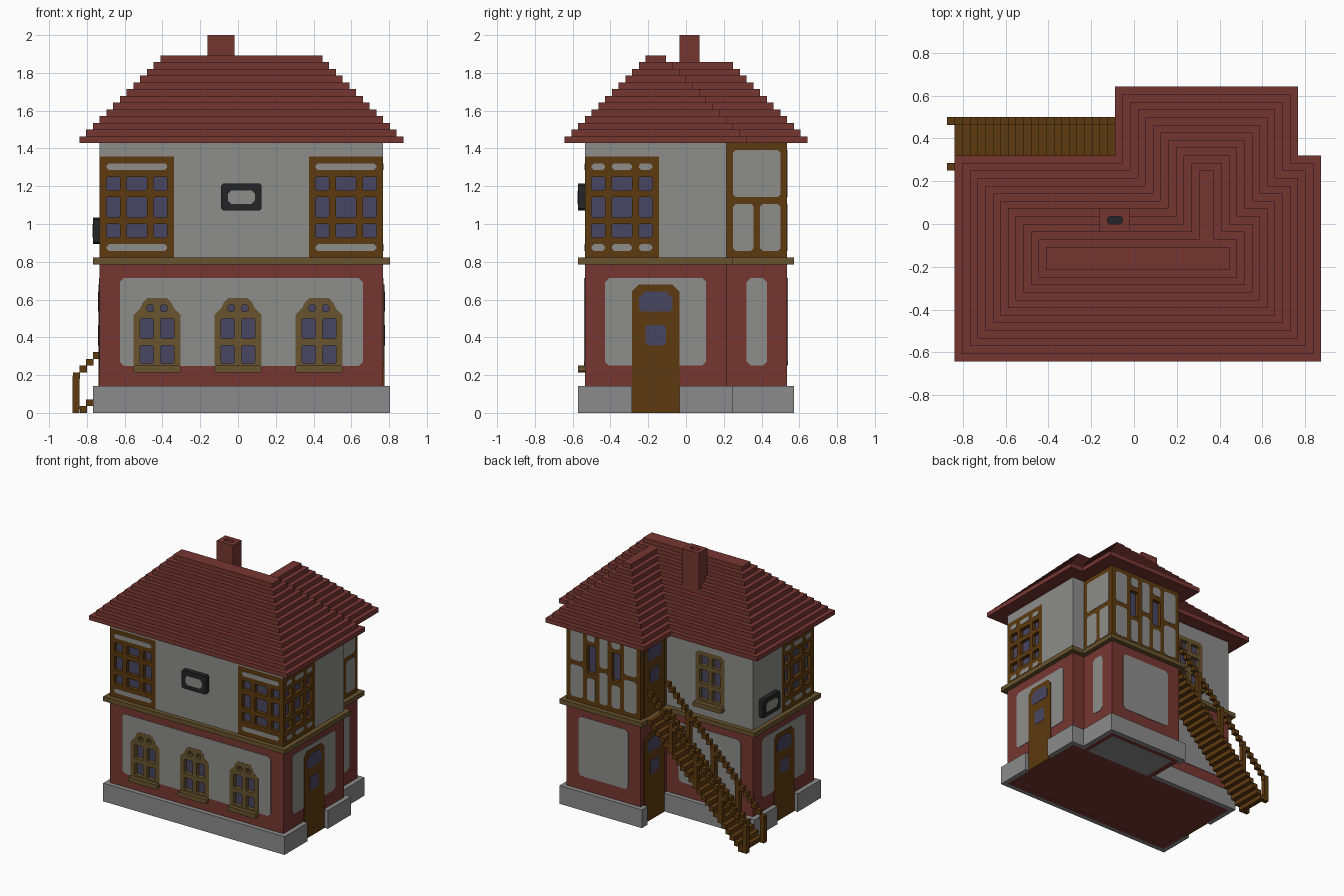
import bpy, bmesh
from mathutils import Vector

cube = bpy.data.objects.get("Cube")
if cube:
    bpy.data.objects.remove(cube)

U = 1 / 28  # one block


def material(name, rgb):
    m = bpy.data.materials.new(name)
    m.use_nodes = True
    m.diffuse_color = (*rgb, 1)
    m.node_tree.nodes["Principled BSDF"].inputs["Base Color"].default_value = (*rgb, 1)
    return m


RED = material("brick red", (0.18, 0.037, 0.031))
WHITE = material("plaster grey", (0.27, 0.27, 0.265))
STONE = material("stone grey", (0.26, 0.26, 0.26))
WOOD = material("timber brown", (0.11, 0.042, 0.005))
TRIM = material("olive trim", (0.14, 0.088, 0.027))
GLASS = material("window blue", (0.066, 0.062, 0.122))
BLACK = material("sign black", (0.018, 0.018, 0.02))

# Each wall plane maps (along, up, outward) to block coordinates
FACES = {
    "plan": lambda a, b, d: (a, b, d),
    "front": lambda a, b, d: (a, 3 - d, b),
    "left": lambda a, b, d: (46 + d, a, b),
    "right": lambda a, b, d: (4 - d, a, b),
    "back": lambda a, b, d: (a, 24 + d, b),
    "wing_left": lambda a, b, d: (43 + d, a, b),
    "wing_right": lambda a, b, d: (25 - d, a, b),
    "wing_back": lambda a, b, d: (a, 33 + d, b),
}


def shape(name, face, polys, d0, d1, mat):
    """Extrude outlines (inner outlines become holes) from depth d0 to d1 on a wall plane."""
    cu = bpy.data.curves.new(name, "CURVE")
    cu.dimensions = "2D"
    cu.fill_mode = "BOTH"
    cu.extrude = (d1 - d0) / 2
    for p in polys:
        s = cu.splines.new("POLY")
        s.points.add(len(p) - 1)
        for q, (a, b) in zip(s.points, p):
            q.co = (a, b, 0, 1)
        s.use_cyclic_u = True
    tmp = bpy.data.objects.new(name + "_outline", cu)
    bpy.context.scene.collection.objects.link(tmp)
    dg = bpy.context.evaluated_depsgraph_get()
    me = bpy.data.meshes.new_from_object(tmp.evaluated_get(dg))
    bpy.data.objects.remove(tmp)
    bpy.data.curves.remove(cu)
    bm = bmesh.new()
    bm.from_mesh(me)
    bmesh.ops.remove_doubles(bm, verts=bm.verts, dist=1e-4)
    for v in bm.verts:
        x, y, z = FACES[face](v.co.x, v.co.y, v.co.z + (d0 + d1) / 2)
        v.co = Vector((x - 24.5, y - 18, z)) * U
    bmesh.ops.recalc_face_normals(bm, faces=bm.faces)
    bm.to_mesh(me)
    bm.free()
    me.name = name
    me.materials.clear()
    me.materials.append(mat)
    for p in me.polygons:
        p.material_index = 0
        p.use_smooth = False
    ob = bpy.data.objects.new(name, me)
    bpy.context.scene.collection.objects.link(ob)
    return ob


def rect(a0, b0, a1, b1):
    return [(a0, b0), (a1, b0), (a1, b1), (a0, b1)]


def octo(a0, b0, a1, b1, c=0.4):
    """Rectangle with clipped corners."""
    return [(a0 + c, b0), (a1 - c, b0), (a1, b0 + c), (a1, b1 - c),
            (a1 - c, b1), (a0 + c, b1), (a0, b1 - c), (a0, b0 + c)]


def plan(o):
    """House outline with rear wing, grown by o blocks."""
    return [(4 - o, 3 - o), (46 + o, 3 - o), (46 + o, 24 + o), (43 + o, 24 + o),
            (43 + o, 33 + o), (25 - o, 33 + o), (25 - o, 24 + o), (4 - o, 24 + o)]


def glazed(name, face, outline, panes, mat, out=0.0):
    """Frame one block deep with sunken glass."""
    shape(name + "_frame", face, [outline] + panes, -1, out, mat)
    shape(name + "_glass", face, panes, -1, -0.8, GLASS)


def door(name, face, a, z, h):
    t = z + h
    outline = [(a, z), (a + 7, z), (a + 7, t - 1), (a + 6, t), (a + 1, t), (a, t - 1)]
    shape(name, face, [outline], -0.5, 0.2, WOOD)
    arch = [(a + 1.4, t - 4), (a + 5.6, t - 4), (a + 6, t - 3.4), (a + 6, t - 2),
            (a + 5, t - 1), (a + 2, t - 1), (a + 1, t - 2), (a + 1, t - 3.4)]
    shape(name + "_glass", face, [arch, octo(a + 2, t - 9, a + 5, t - 6, 0.3)], 0, 0.26, GLASS)


def sign(name, face, a, z):
    shape(name, face, [octo(a, z, a + 6, z + 4, 0.3)], 0, 1, BLACK)
    shape(name + "_face", face, [octo(a + 1, z + 1, a + 5, z + 3, 0.5)], 0.9, 1.08, WHITE)


# Inner cores, ledge and stone plinth
shape("lower_core", "plan", [plan(-1)], 0.02, 22, RED)
shape("upper_core", "plan", [plan(-1)], 23, 40, WHITE)
shape("storey_ledge", "plan", [plan(1)], 22, 23, TRIM)
shape("front_plinth", "plan", [rect(3, 2, 47, 3)], 0, 4, STONE)
for side, x in (("right", 3), ("left", 46)):
    shape(side + "_plinth", "plan", [rect(x, 3, x + 1, 10), rect(x, 17, x + 1, 25)], 0, 4, STONE)
shape("back_plinth", "plan", [rect(4, 24, 25, 25), rect(43, 24, 46, 25)], 0, 4, STONE)
shape("wing_plinth", "plan", [[(24, 32), (25, 32), (25, 33), (43, 33), (43, 25), (44, 25),
                               (44, 34), (24, 34)]], 0, 4, STONE)
shape("wing_floor", "plan", [rect(26, 24, 42, 32)], 0, 0.1, STONE)

# Ground floor front: red wall, plaster panel, three arched windows
arches, sills = [], []
for i in (9, 21, 33):
    arches.append([(i, 7), (i + 7, 7), (i + 7, 14.5), (i + 6, 15.5), (i + 5.6, 16.4), (i + 5, 17),
                   (i + 2, 17), (i + 1.4, 16.4), (i + 1, 15.5), (i, 14.5)])
    sills.append(octo(i, 6, i + 7, 7, 0.2))
shape("front_lower_wall", "front", [rect(4, 0, 46, 22)] + arches, -1, 0, RED)
shape("front_panel", "front", [octo(7, 6.95, 43, 20, 0.6)] + arches, -0.1, 0.1, WHITE)
shape("front_sills", "front", sills, 0, 1, TRIM)
for n, (i, arch) in enumerate(zip((9, 21, 33), arches)):
    panes = [octo(i + a, b, i + c, d, 0.2) for a, b, c, d in
             ((1, 7.3, 3, 10), (4, 7.3, 6, 10), (1, 11, 3, 14), (4, 11, 6, 14),
              (2, 15, 3, 16), (4, 15, 5, 16))]
    glazed(f"arched_window_{n + 1}", "front", arch, panes, TRIM, 0.12)

# Remaining ground floor walls: (face, start, end, panel start, panel end)
for face, a0, a1, p0, p1 in (("left", 3, 24, 6, 21), ("right", 3, 24, 6, 21), ("back", 4, 46, 7, 22),
                             ("wing_left", 24, 33, 27, 30), ("wing_back", 25, 43, 28, 40),
                             ("wing_right", 24, 33, None, None)):
    shape(face + "_lower_wall", face, [rect(a0, 0, a1, 22)], -1, 0, RED)
    if p0:
        shape(face + "_panel", face, [octo(p0, 7, p1, 20, 0.6)], -0.1, 0.1, WHITE)
for face in ("left", "right"):
    door(face + "_door", face, 10, 0, 19)
door("wing_door", "wing_right", 25, 0, 19)

# Upper floor main walls, notched for the corner windows
shape("front_upper_wall", "front", [[(15, 23), (35, 23), (35, 38), (46, 38), (46, 40), (4, 40),
                                     (4, 38), (15, 38)]], -1, 0, WHITE)
for face in ("left", "right"):
    shape(face + "_upper_wall", face, [[(14, 23), (24, 23), (24, 40), (3, 40), (3, 38), (14, 38)]],
          -1, 0, WHITE)

# Corner windows with plaster strips
COLS = ((1, 3), (4, 7), (8, 10))
for name, face, a, strips in (("front_right", "front", 4, ((1, 10),)), ("front_left", "front", 35, ((1, 10),)),
                              ("side_left", "left", 3, COLS), ("side_right", "right", 3, COLS)):
    panes = [octo(a + p, b, a + q, t, 0.2) for p, q in COLS for b, t in ((26, 28), (29, 32), (33, 35))]
    glazed(name + "_window", face, rect(a, 23, a + 11, 38), panes, WOOD)
    shape(name + "_strips", face, [octo(a + p, z, a + q, z + 1, 0.35) for p, q in strips for z in (24, 36)],
          -0.1, 0.06, WHITE)

# Upper back window
frame = [(11, 26), (18, 26), (18, 36.3), (17.3, 37), (11.7, 37), (11, 36.3)]
shape("back_upper_wall", "back", [rect(4, 23, 46, 40), frame], -1, 0, WHITE)
glazed("back_window", "back", frame, [octo(i, b, i + 2, t, 0.2) for i in (12, 15)
                                      for b, t in ((26.5, 29), (30, 33), (34, 36))], TRIM)
shape("back_sill", "back", [octo(11, 25, 18, 26, 0.2)], 0, 1, TRIM)

# Timbered wing storey
shape("wing_left_timber", "wing_left", [rect(24, 23, 33, 40)], -1, 0, WOOD)
shape("wing_left_infill", "wing_left", [octo(25, 32, 32, 39), octo(25, 24, 28, 31), octo(29, 24, 32, 31)],
      -0.1, 0.06, WHITE)
shape("wing_right_timber", "wing_right", [rect(24, 23, 33, 40)], -1, 0, WOOD)
door("upper_door", "wing_right", 25, 23, 16)
glazed("wing_back_timber", "wing_back", rect(25, 23, 43, 40),
       [octo(i, 30, i + 2, 36, 0.2) for i in (30, 36)], WOOD)
infill = [octo(25 + p, b, 25 + q, t) for p, q in ((1, 4), (8, 10), (14, 17)) for b, t in ((24, 31), (32, 39))]
infill += [octo(i, b, i + 2, t) for i in (30, 36) for b, t in ((24, 29), (37, 39))]
shape("wing_back_infill", "wing_back", infill, -0.1, 0.06, WHITE)

# Signs
sign("front_sign", "front", 22, 30)
sign("side_sign", "right", 16, 25)

# Stepped roof: courses shrink one block each; the wing ridge ends one course lower
for k in range(12):
    shape(f"roof_course_{k + 1}", "plan", [plan(3 - k)], 40 + k, 41 + k, RED)
shape("roof_ridge", "plan", [rect(13, 12, 37, 15)], 52, 53, RED)

# Chimney with dark flue
shape("chimney", "plan", [rect(20, 17, 24, 20), octo(21, 18, 23, 19, 0.25)], 44, 56, RED)
shape("chimney_flue", "plan", [rect(20.5, 17.5, 23.5, 19.5)], 54.5, 55, BLACK)


def zigzag(i0, i1, dz):
    """Diagonal row of blocks; block i has its top at i + dz."""
    top = [p for i in range(i0, i1 + 1) for p in ((i, i + dz), (i + 1, i + dz))]
    low = [p for i in range(i1, i0 - 1, -1) for p in ((i + 1.1, i + dz - 1), (i + 0.1, i + dz - 1))]
    return top + low


# Outside staircase with two railings
shape("stair_steps", "back", [zigzag(1, 23, 0)], 1, 8, WOOD)
for side, d in (("inner", 1), ("outer", 7)):
    shape(side + "_handrail", "back", [zigzag(0, 23, 6)], d, d + 1, WOOD)
    shape(side + "_posts", "back", [rect(i, max(i - 0.5, 0), i + 1, i + 5.5) for i in (0, 6, 12, 18)],
          d, d + 1, WOOD)
